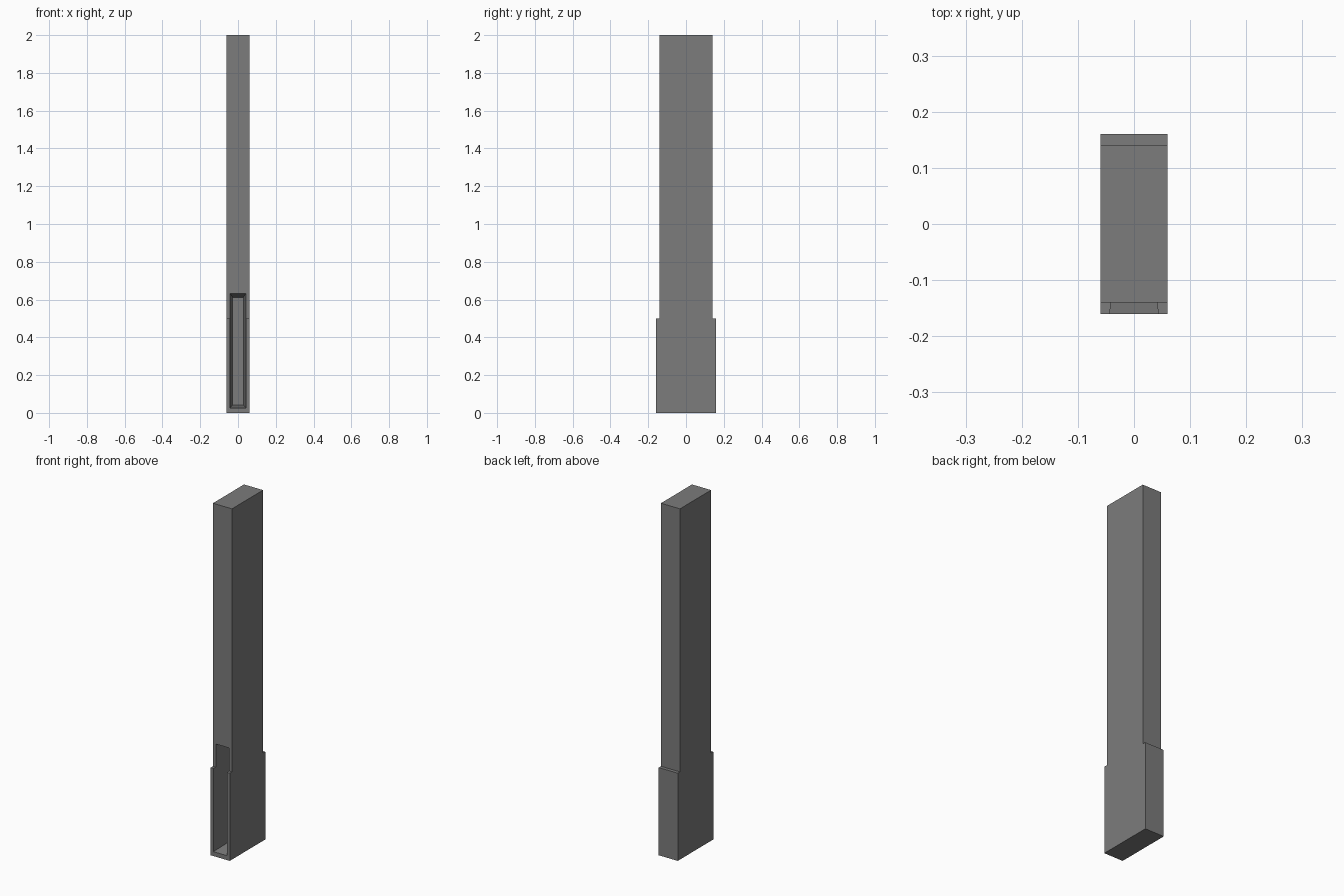
import bpy, bmesh

cube = bpy.data.objects.get("Cube")
if cube:
    bpy.data.objects.remove(cube, do_unlink=True)

grey = bpy.data.materials.new("mid grey")
grey.use_nodes = True
colour = (0.2, 0.2, 0.2, 1)
grey.diffuse_color = colour
grey.node_tree.nodes["Principled BSDF"].inputs["Base Color"].default_value = colour


def loft(name, start, end):
    """Flat-sided solid joining two matching outlines."""
    bm = bmesh.new()
    a = [bm.verts.new(p) for p in start]
    b = [bm.verts.new(p) for p in end]
    bm.faces.new(a)
    bm.faces.new(b[::-1])
    for i in range(len(a)):
        j = (i + 1) % len(a)
        bm.faces.new((a[j], a[i], b[i], b[j]))
    bmesh.ops.recalc_face_normals(bm, faces=bm.faces)
    mesh = bpy.data.meshes.new(name)
    bm.to_mesh(mesh)
    bm.free()
    mesh.materials.append(grey)
    obj = bpy.data.objects.new(name, mesh)
    bpy.context.collection.objects.link(obj)
    return obj


def rectangle(y, half_width, bottom, top):
    return [(-half_width, y, bottom), (half_width, y, bottom),
            (half_width, y, top), (-half_width, y, top)]


# Stepped post: wider foot below a plain shaft
half = [(0.16, 0), (0.16, 0.5), (0.14, 0.5), (0.14, 2)]
profile = half + [(-y, z) for y, z in reversed(half)]
post = loft("stepped_post", [(-0.06, y, z) for y, z in profile],
            [(0.06, y, z) for y, z in profile])

# Tapered slot sunk into the front, running past the step
cutter = loft("slot_cutter", rectangle(-0.18, 0.045, 0.023, 0.637),
              rectangle(0.0, 0.028, 0.041, 0.612))
cutter.hide_render = True
cutter.hide_set(True)
slot = post.modifiers.new("front slot", "BOOLEAN")
slot.operation = "DIFFERENCE"
slot.solver = "EXACT"
slot.object = cutter
